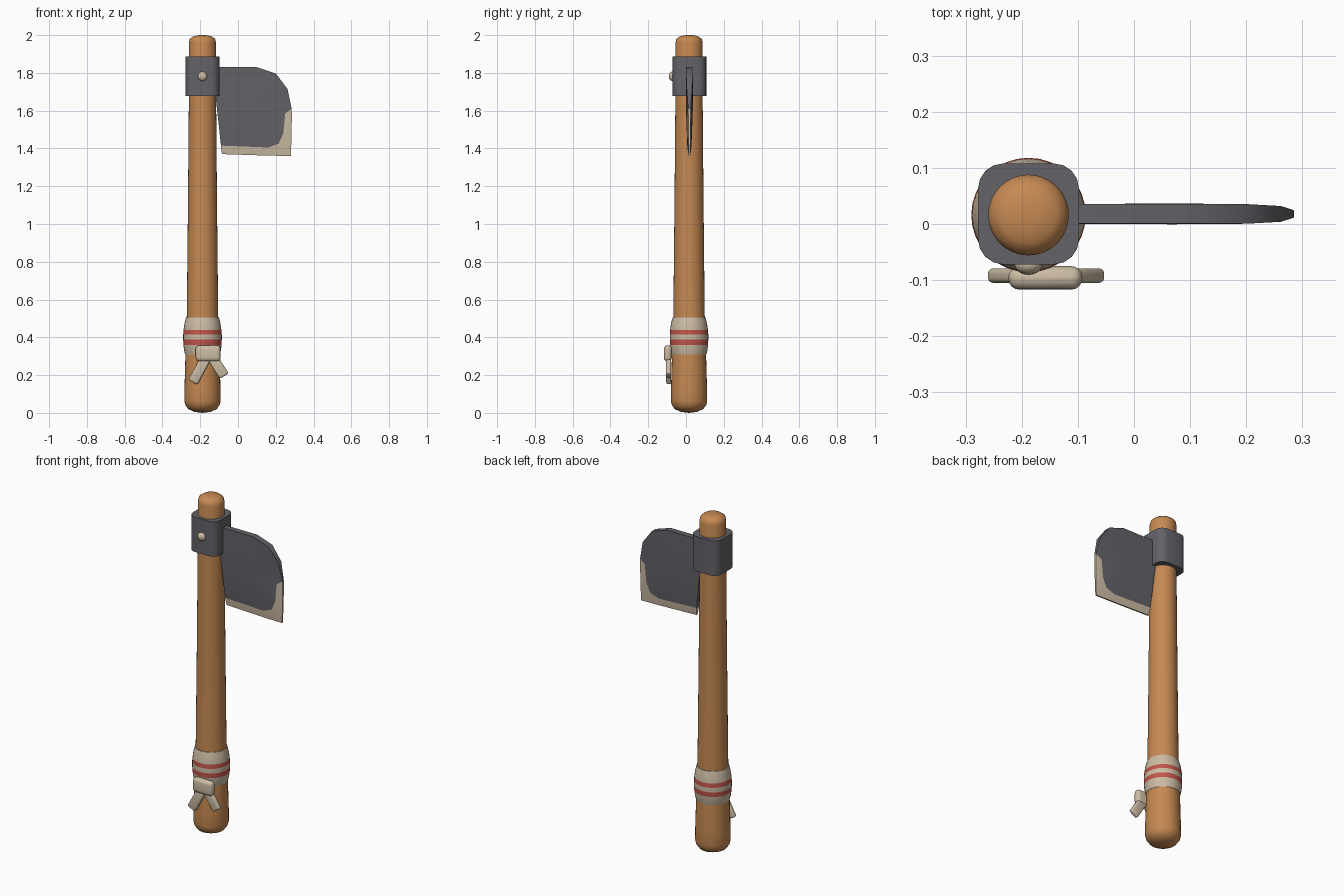
import bpy, bmesh, math
from mathutils import Vector, Matrix

cube = bpy.data.objects.get("Cube")
if cube:
    bpy.data.objects.remove(cube, do_unlink=True)

AX, AY = -0.188, 0.016  # handle axis


def material(name, rgb):
    m = bpy.data.materials.new(name)
    m.use_nodes = True
    m.diffuse_color = (*rgb, 1)
    m.node_tree.nodes["Principled BSDF"].inputs["Base Color"].default_value = (*rgb, 1)
    return m


wood = material("warm wood", (0.56, 0.25, 0.085))
metal = material("dark metal", (0.125, 0.123, 0.14))
cream = material("cream", (0.60, 0.50, 0.37))
red = material("faded red", (0.53, 0.09, 0.07))


def finish(name, bm, mats, angle=40):
    bmesh.ops.recalc_face_normals(bm, faces=bm.faces)
    me = bpy.data.meshes.new(name)
    bm.to_mesh(me)
    bm.free()
    for m in mats:
        me.materials.append(m)
    ob = bpy.data.objects.new(name, me)
    bpy.context.collection.objects.link(ob)
    bpy.ops.object.select_all(action='DESELECT')
    ob.select_set(True)
    bpy.context.view_layer.objects.active = ob
    bpy.ops.object.shade_smooth_by_angle(angle=math.radians(angle))
    return ob


def lathe(name, profile, mats, rule=None, steps=32):
    """Spin (radius, height) points around the handle axis."""
    bm = bmesh.new()
    vs = [bm.verts.new((AX + r, AY, z)) for r, z in profile]
    edges = [bm.edges.new(p) for p in zip(vs, vs[1:])]
    bmesh.ops.spin(bm, geom=vs + edges, cent=(AX, AY, 0), axis=(0, 0, 1),
                   angle=math.tau, steps=steps)
    bmesh.ops.remove_doubles(bm, verts=bm.verts, dist=0.0005)
    if rule:
        for f in bm.faces:
            f.material_index = rule(f.calc_center_median().z)
    return finish(name, bm, mats)


def rounded_box(name, center, size, mat, bevel, segments, spin=0, vertical_only=False):
    bm = bmesh.new()
    bmesh.ops.create_cube(bm, size=1)
    bmesh.ops.scale(bm, vec=size, verts=bm.verts)
    edges = [e for e in bm.edges if not vertical_only
             or abs(e.verts[0].co.z - e.verts[1].co.z) > 0.01]
    bmesh.ops.bevel(bm, geom=edges, offset=bevel, segments=segments,
                    profile=0.5, affect='EDGES', clamp_overlap=True)
    bmesh.ops.transform(bm, verts=bm.verts, matrix=Matrix.Translation(center)
                        @ Matrix.Rotation(spin, 4, 'Y'))
    return finish(name, bm, [mat])


# Handle with domed ends
lathe("handle", [(0, 0), (0.045, 0.006), (0.075, 0.02), (0.091, 0.042), (0.096, 0.065),
                 (0.095, 0.14), (0.09, 0.32), (0.083, 0.52), (0.077, 1.1), (0.072, 1.68),
                 (0.072, 1.96), (0.067, 1.98), (0.05, 1.993), (0.025, 1.999), (0, 2)], [wood])

# Grip wrap with two red stripes
lathe("grip_wrap", [(0.08, 0.505), (0.087, 0.505), (0.095, 0.475), (0.1, 0.44), (0.102, 0.415),
                    (0.102, 0.388), (0.101, 0.36), (0.097, 0.33), (0.092, 0.308), (0.085, 0.308)],
      [cream, red], lambda z: int(0.36 < z < 0.388 or 0.415 < z < 0.44))

# Metal collar and its rivet
rounded_box("collar", (AX, AY + 0.002, 1.782), (0.18, 0.18, 0.207), metal, 0.045, 4,
            vertical_only=True)
bm = bmesh.new()
bmesh.ops.create_uvsphere(bm, u_segments=16, v_segments=10, radius=0.025)
bmesh.ops.scale(bm, vec=(1, 0.75, 1), verts=bm.verts)
bmesh.ops.translate(bm, vec=(AX, -0.072, 1.782), verts=bm.verts)
finish("rivet", bm, [cream])

# Blade: dark cheeks (x, z, half thickness) bordered by a ground cutting edge
cheek = [(-0.14, 1.83, 0.0175), (0.1, 1.83, 0.0175), (0.2, 1.797, 0.0175), (0.262, 1.715, 0.014),
         (0.284, 1.61, 0.007), (0.25, 1.585, 0.012), (0.24, 1.48, 0.012), (0.215, 1.425, 0.011),
         (0.16, 1.405, 0.011), (-0.09, 1.415, 0.011), (-0.117, 1.66, 0.0175), (-0.14, 1.69, 0.0175)]
rim = [(0.285, 1.58, 0.006), (0.284, 1.48, 0.005), (0.28, 1.36, 0.004),
       (0.16, 1.362, 0.004), (-0.085, 1.37, 0.004)]
bm = bmesh.new()
outlines = []
for side in (-1, 1):
    def add(p):
        return bm.verts.new((p[0], 0.018 + side * p[2], p[1]))
    c = [add(p) for p in cheek]
    e = [add(p) for p in rim]
    mid = add((0.07, 1.62, 0.0185))
    for i, v in enumerate(c):
        bm.faces.new((v, c[(i + 1) % len(c)], mid))
    # cutting edge strip
    inner = c[5:10]
    strips = [(c[4], inner[0], e[0])]
    strips += [(inner[i], inner[i + 1], e[i + 1], e[i]) for i in range(4)]
    for s in strips:
        bm.faces.new(s).material_index = 1
    outlines.append(c[:5] + e + c[9:])
front, back = outlines
for i in range(len(front)):
    j = (i + 1) % len(front)
    f = bm.faces.new((front[i], front[j], back[j], back[i]))
    f.material_index = int(4 <= i <= 9)
finish("blade", bm, [metal, cream], 35)


# Tied knot and its two loose tails
def tail(name, start, end, width):
    a, b = Vector(start), Vector(end)
    d = b - a
    ob = rounded_box(name, (a + b) / 2, (width, 0.026, d.length), cream, 0.009, 3,
                     math.atan2(d.x, d.z))
    return ob


rounded_box("knot", (-0.158, -0.096, 0.315), (0.132, 0.042, 0.086), cream, 0.02, 4)
tail("right_tail", (-0.165, -0.092, 0.3), (-0.239, -0.092, 0.162), 0.055)
tail("left_tail", (-0.14, -0.092, 0.3), (-0.073, -0.092, 0.195), 0.055)
